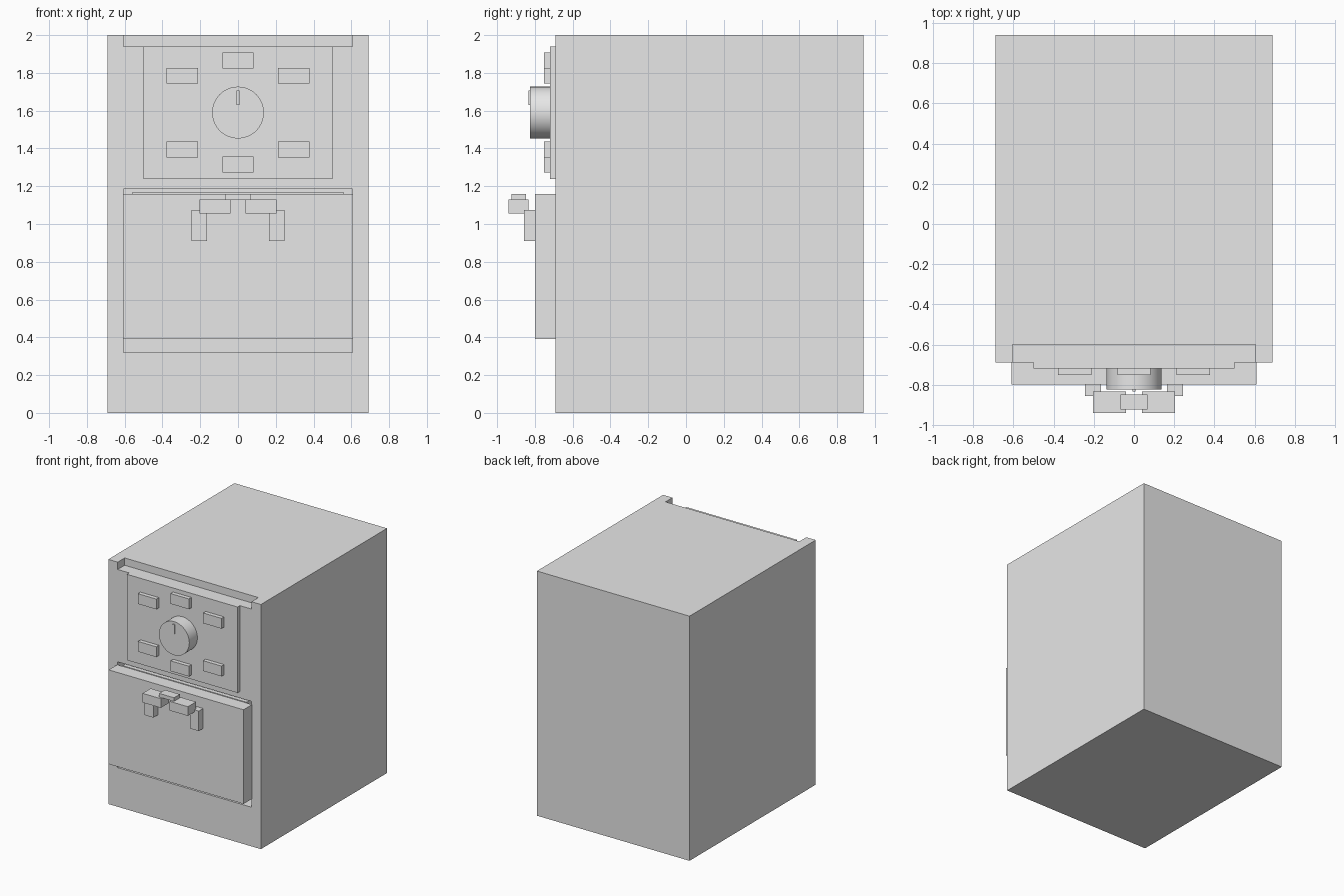
import bpy
import math

cube = bpy.data.objects.get("Cube")
if cube:
    bpy.data.objects.remove(cube)

# Single material
grey = bpy.data.materials.new("light grey")
grey.use_nodes = True
colour = (0.8, 0.8, 0.8, 1)
grey.diffuse_color = colour
grey.node_tree.nodes["Principled BSDF"].inputs["Base Color"].default_value = colour


def box(name, x, y, z):
    """Box from (low, high) extents on each axis."""
    bpy.ops.mesh.primitive_cube_add(size=1, location=[sum(r) / 2 for r in (x, y, z)])
    ob = bpy.context.object
    ob.name = name
    ob.scale = [r[1] - r[0] for r in (x, y, z)]
    bpy.ops.object.transform_apply(location=False, rotation=False, scale=True)
    ob.data.materials.append(grey)
    return ob


def cut(target, name, x, y, z):
    """Subtract a hidden box from the target."""
    cutter = box(name, x, y, z)
    cutter.hide_render = True
    cutter.hide_set(True)
    cutter.display_type = 'WIRE'
    mod = target.modifiers.new(name, 'BOOLEAN')
    mod.operation = 'DIFFERENCE'
    mod.solver = 'EXACT'
    mod.object = cutter
    bpy.context.view_layer.objects.active = target
    bpy.ops.object.modifier_apply(modifier=mod.name)
    bpy.data.objects.remove(cutter)


FRONT = -0.69

# Cabinet with top notch and drawer cavity
body = box("cabinet", (-0.69, 0.69), (FRONT, 0.94), (0, 2))
cut(body, "top_notch", (-0.605, 0.605), (-0.8, -0.6), (1.94, 2.1))
cut(body, "drawer_cavity", (-0.605, 0.605), (-0.8, 0.6), (0.32, 1.185))

# Drawer and its front
box("drawer", (-0.56, 0.56), (FRONT, 0.5), (0.39, 1.166))
box("drawer_front", (-0.61, 0.61), (-0.8, FRONT), (0.39, 1.16))

# Handle
for side, s in (("left", 1), ("right", -1)):
    box(side + "_handle_bracket", sorted((s * 0.165, s * 0.245)), (-0.857, -0.8), (0.91, 1.073))
    box(side + "_handle_grip", sorted((s * 0.04, s * 0.205)), (-0.94, -0.835), (1.055, 1.13))
box("handle_bridge", (-0.067, 0.067), (-0.923, -0.848), (1.13, 1.16))

# Control panel with buttons
box("control_panel", (-0.5, 0.5), (-0.72, FRONT), (1.238, 1.94))
for row, s in (("upper", 1), ("lower", -1)):
    for col, x, dz in (("left", 0.295, 0.195), ("middle", 0, 0.275), ("right", -0.295, 0.195)):
        z = 1.59 + s * dz
        box(f"{row}_{col}_button", (x - 0.083, x + 0.083), (-0.753, -0.72), (z - 0.042, z + 0.042))

# Dial and pointer
bpy.ops.mesh.primitive_cylinder_add(vertices=64, radius=0.137, depth=0.105,
                                    location=(0, -0.7725, 1.59), rotation=(math.pi / 2, 0, 0))
dial = bpy.context.object
dial.name = "dial"
dial.data.materials.append(grey)
bpy.ops.object.shade_smooth_by_angle()
box("dial_pointer", (-0.008, 0.008), (-0.833, -0.82), (1.63, 1.706))
